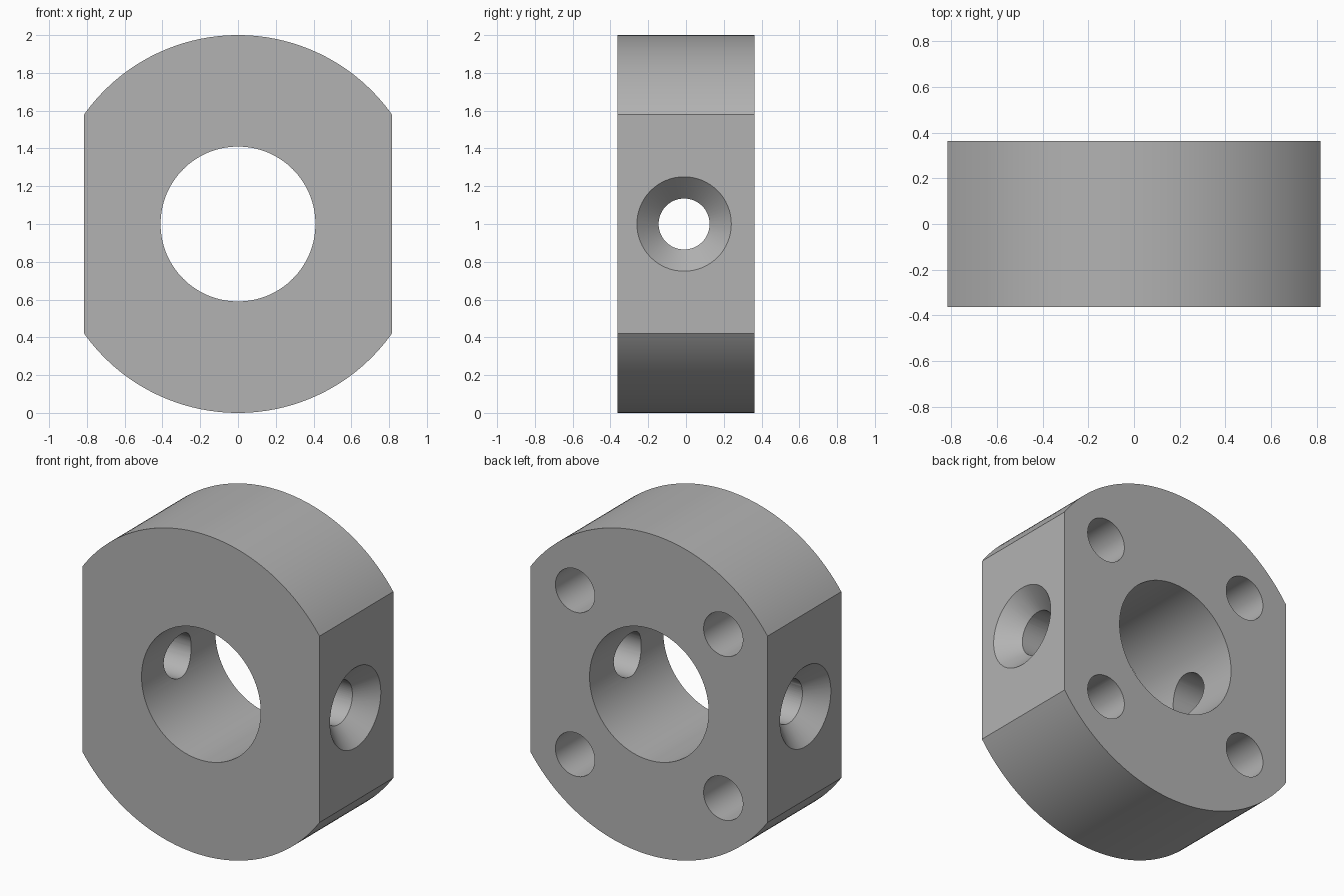
import bpy, bmesh, math
from mathutils import Matrix, Vector

cube = bpy.data.objects.get("Cube")
if cube:
    bpy.data.objects.remove(cube, do_unlink=True)

HALF_DEPTH = 0.3625
FLAT_X = 0.815
CENTRE_Z = 1.0
BORE_R = 0.41
PIN_R = 0.135
SINK_R = 0.25
PIN_Y = -0.01
BOLT_OFFSET = 0.51
BOLT_DEPTH = 0.5

steel = bpy.data.materials.new("plain grey")
steel.use_nodes = True
GREY = (0.45, 0.45, 0.45, 1)
steel.diffuse_color = GREY
steel.node_tree.nodes["Principled BSDF"].inputs["Base Color"].default_value = GREY


def add_object(name, bm):
    bmesh.ops.recalc_face_normals(bm, faces=bm.faces)
    mesh = bpy.data.meshes.new(name)
    bm.to_mesh(mesh)
    bm.free()
    mesh.materials.append(steel)
    obj = bpy.data.objects.new(name, mesh)
    bpy.context.collection.objects.link(obj)
    return obj


def cutter(name, start, end, r1, r2, segments=64):
    """Round cutter running from start to end."""
    start, end = Vector(start), Vector(end)
    axis = end - start
    turn = axis.to_track_quat("Z", "Y").to_matrix().to_4x4()
    bm = bmesh.new()
    bmesh.ops.create_cone(bm, cap_ends=True, segments=segments, radius1=r1, radius2=r2,
                          depth=axis.length,
                          matrix=Matrix.Translation((start + end) / 2) @ turn)
    obj = add_object(name, bm)
    obj.hide_render = True
    return obj


# Collar blank: a disc with two flat sides
bm = bmesh.new()
corner = math.acos(FLAT_X)
steps = 64
profile = []
for base in (0, math.pi):
    for i in range(steps + 1):
        a = base + corner + (math.pi - 2 * corner) * i / steps
        profile.append(bm.verts.new((math.cos(a), -HALF_DEPTH, CENTRE_Z + math.sin(a))))
face = bm.faces.new(profile)
grown = bmesh.ops.extrude_face_region(bm, geom=[face])["geom"]
bmesh.ops.translate(bm, vec=(0, 2 * HALF_DEPTH, 0),
                    verts=[g for g in grown if isinstance(g, bmesh.types.BMVert)])
collar = add_object("collar", bm)

# Central bore and cross pin hole
cutters = [
    cutter("bore_cutter", (0, -1, CENTRE_Z), (0, 1, CENTRE_Z), BORE_R, BORE_R, 128),
    cutter("pin_cutter", (-1, PIN_Y, CENTRE_Z), (1, PIN_Y, CENTRE_Z), PIN_R, PIN_R),
]

# Countersinks on both flats, and blind bolt holes in the back
sink_depth = SINK_R - PIN_R
over = 0.05
for side in (-1, 1):
    cutters.append(cutter("countersink_cutter",
                          (side * (FLAT_X - sink_depth), PIN_Y, CENTRE_Z),
                          (side * (FLAT_X + over), PIN_Y, CENTRE_Z),
                          PIN_R, SINK_R + over))
    for up in (-1, 1):
        x, z = side * BOLT_OFFSET, CENTRE_Z + up * BOLT_OFFSET
        cutters.append(cutter("bolt_hole_cutter", (x, HALF_DEPTH - BOLT_DEPTH, z),
                              (x, HALF_DEPTH + over, z), PIN_R, PIN_R))

# Cut the holes, then drop the cutters
bpy.ops.object.select_all(action="DESELECT")
bpy.context.view_layer.objects.active = collar
collar.select_set(True)
for c in cutters:
    mod = collar.modifiers.new(c.name, "BOOLEAN")
    mod.operation = "DIFFERENCE"
    mod.solver = "EXACT"
    mod.object = c
    bpy.ops.object.modifier_apply(modifier=mod.name)
    bpy.data.objects.remove(c, do_unlink=True)

bpy.ops.object.shade_smooth_by_angle(angle=math.radians(25))
